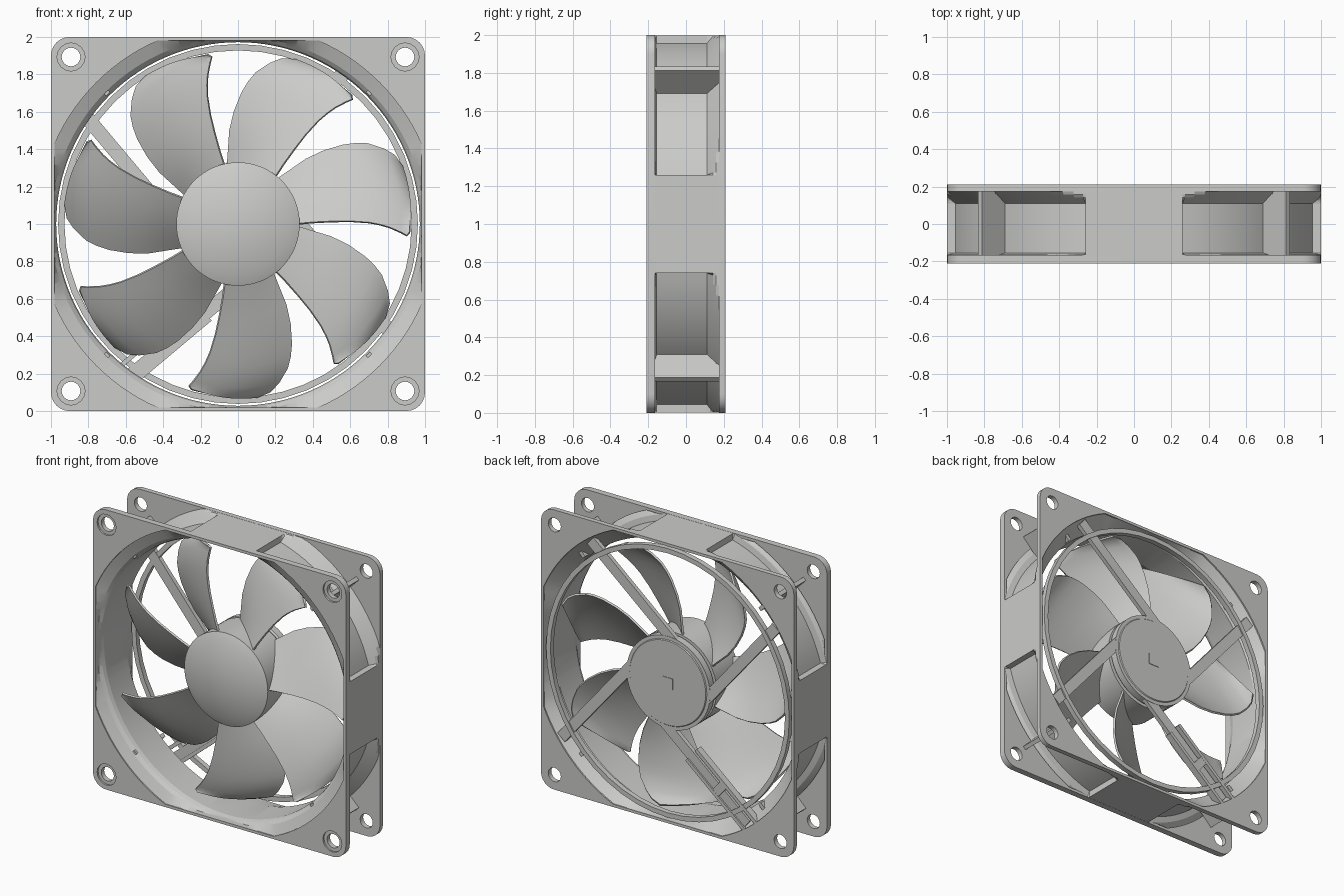
import bpy, bmesh, math
from mathutils import Vector

if "Cube" in bpy.data.objects:
    bpy.data.objects.remove(bpy.data.objects["Cube"])

grey = bpy.data.materials.new("grey_plastic")
grey.diffuse_color = (0.6, 0.6, 0.59, 1)
grey.use_nodes = True
grey.node_tree.nodes["Principled BSDF"].inputs["Base Color"].default_value = grey.diffuse_color


def finish(name, bm, sharp=0.55):
    """Weld, mark sharp edges, smooth the rest and link the object."""
    bmesh.ops.remove_doubles(bm, verts=bm.verts, dist=1e-5)
    bmesh.ops.recalc_face_normals(bm, faces=bm.faces)
    for f in bm.faces:
        f.smooth = True
    for e in bm.edges:
        e.smooth = len(e.link_faces) == 2 and e.calc_face_angle(0) < sharp
    me = bpy.data.meshes.new(name)
    bm.to_mesh(me)
    bm.free()
    me.materials.append(grey)
    ob = bpy.data.objects.new(name, me)
    bpy.context.collection.objects.link(ob)
    return ob


def polar(r, a, y=0.0, half=None):
    """Point around the fan axis, optionally clipped to a square."""
    if half:
        r = min(r, half / max(abs(math.cos(a)), abs(math.sin(a))))
    return Vector((r * math.cos(a), y, 1 + r * math.sin(a)))


def loft(name, rings, closed=True, sharp=0.55):
    """Skin a series of point rings, optionally joining last to first."""
    bm = bmesh.new()
    vs = [[bm.verts.new(p) for p in ring] for ring in rings]
    n, seg = len(vs), len(vs[0])
    for k in range(n if closed else n - 1):
        a, b = vs[k], vs[(k + 1) % n]
        for i in range(seg):
            j = (i + 1) % seg
            bm.faces.new((a[i], a[j], b[j], b[i]))
    return finish(name, bm, sharp)


def lathe(name, profile, seg=64, closed=True):
    """Revolve (radius, y) points around the fan axis."""
    return loft(name, [[polar(r, 2 * math.pi * i / seg, y) for i in range(seg)]
                       for r, y in profile], closed)


def plate(name, loops, y0, y1):
    """Flat plate with holes: first loop is the outline, others are holes."""
    bm = bmesh.new()
    edges = []
    for loop in loops:
        vs = [bm.verts.new((x, y0, z)) for x, z in loop]
        edges += [bm.edges.new((vs[i - 1], vs[i])) for i in range(len(vs))]
    bmesh.ops.triangle_fill(bm, use_beauty=True, edges=edges, normal=(0, 1, 0))
    res = bmesh.ops.extrude_face_region(bm, geom=bm.faces[:])
    bmesh.ops.translate(bm, vec=(0, y1 - y0, 0),
                        verts=[g for g in res["geom"] if isinstance(g, bmesh.types.BMVert)])
    return finish(name, bm)


def bar(name, angle, x0, x1, z0, z1, y0, y1):
    """Straight bar lying along a direction, offset sideways from the axis."""
    c, s = math.cos(math.radians(angle)), math.sin(math.radians(angle))
    pts = [(x0, z0), (x1, z0), (x1, z1), (x0, z1)]
    return plate(name, [[(x * c - z * s, 1 + x * s + z * c) for x, z in pts]], y0, y1)


def screw_holes(r):
    return [[(sx * 0.893 + r * math.cos(2 * math.pi * i / 16),
              1 + sz * 0.893 + r * math.sin(2 * math.pi * i / 16)) for i in range(16)]
            for sx, sz in CORNERS]


CORNERS = [(1, 1), (-1, 1), (-1, -1), (1, -1)]

# Angles round the frame, with extra ones at the ends of the flat side walls
WALL_IN, WALL_OUT = 14.57, 15.23
quarter = [0, 3, 6, 9, 12, WALL_IN, WALL_OUT, 18, 21, 23.66] + [27 + 3 * i for i in range(7)]
quarter += [90 - a for a in reversed(quarter[1:-1])]
quarter = sorted(set(round(a, 4) for a in quarter))
angles = [math.radians(q + 90 * k) for k in range(4) for q in quarter]

# Square flanges with rounded corners, duct opening and screw holes
outline = []
for k, (sx, sz) in enumerate(CORNERS):
    for i in range(7):
        a = math.radians(90 * k + 15 * i)
        outline.append((sx * 0.9 + 0.1 * math.cos(a), 1 + sz * 0.9 + 0.1 * math.sin(a)))
opening = [(p.x, p.z) for p in (polar(1.07, a, 0, 0.98) for a in angles)]
plate("front_flange_face", [outline, opening] + screw_holes(0.075), -0.21, -0.198)
plate("front_flange", [outline, opening] + screw_holes(0.05), -0.198, -0.165)
plate("back_flange", [outline, opening] + screw_holes(0.05), 0.175, 0.21)

# Thin diagonal ribs between the flanges at the corners
for k in range(4):
    bar(f"corner_rib_{k}", 45 + 90 * k, 0.982, 1.165, -0.014, 0.014, -0.167, 0.16)
    bar(f"corner_rib_back_{k}", 45 + 90 * k, 1.06, 1.165, -0.014, 0.014, 0.16, 0.177)


def duct_ring(r, y, half, walls):
    """Frame ring; with walls on, the four middle stretches reach the square."""
    pts = []
    for a in angles:
        off = abs((math.degrees(a) + 45) % 90 - 45)
        rr = 2 if walls and off < WALL_IN + 0.1 else r
        pts.append(polar(rr, a, y, half))
    return pts


# Duct: round tube with flat side walls, flared at the mouths
outer = [(1.04, -0.172), (1.03, -0.164), (0.99, -0.155), (0.99, 0.11), (1.01, 0.126),
         (1.03, 0.142), (1.05, 0.158), (1.077, 0.18), (1.077, 0.2)]
inner = [(1.073, 0.203), (0.972, 0.11), (0.972, -0.125), (0.98, -0.15), (1.0, -0.17),
         (1.073, -0.203)]
loft("duct_wall", [duct_ring(r, y, 0.999, True) for r, y in outer] +
     [duct_ring(r, y, 0.981, False) for r, y in inner], sharp=0.2)

# Thin guard ring at the back
lathe("guard_ring", [(0.962, 0.17), (0.962, 0.207), (0.928, 0.207), (0.928, 0.17)], seg=48)

# Motor base with a rim step and small centre square
lathe("motor_base", [(0, 0.14), (0.32, 0.14), (0.33, 0.15), (0.33, 0.2), (0.305, 0.2),
                     (0.3, 0.206), (0, 0.206)], closed=False)
bar("centre_square", 0, -0.04, 0.04, -0.04, 0.04, 0.2, 0.21)

# Four struts tangent to the motor base
for k in range(4):
    bar(f"strut_{k}", 40 + 90 * k, 0.0, 1.02, 0.215, 0.29, 0.168, 0.198)

# Cable channel rails and tie on the lower strut
for k, z in enumerate((0.165, 0.28)):
    bar(f"cable_rail_{k}", 220, 0.44, 1.12, z, z + 0.025, 0.16, 0.209)
bar("cable_tie", 220, 0.7, 0.76, 0.17, 0.3, 0.17, 0.208)

# Rotor hub with a shallow domed cap
lathe("rotor_hub", [(0, -0.2), (0.07, -0.197), (0.14, -0.189), (0.21, -0.175), (0.27, -0.158),
                    (0.31, -0.144), (0.33, -0.135), (0.33, 0.125), (0, 0.125)], closed=False)

# Seven swept blades: radius, start angle, end angle
rows = [(0.31, -1, 48), (0.4, 0.5, 45), (0.5, 1, 43), (0.6, 1, 40), (0.7, 0.3, 36.5),
        (0.76, -0.6, 34), (0.81, -1.6, 31.5), (0.87, -3.2, 27), (0.905, -4.2, 23.5),
        (0.922, -3, 19)]
COLS = 12
bm = bmesh.new()
for b in range(7):
    grid = []
    for r, a0, a1 in rows:
        f = (r - 0.31) / 0.61
        line = []
        for i in range(COLS + 1):
            t = i / COLS
            y = (-0.11 + 0.01 * f) * (1 - t) + (0.115 + 0.035 * f) * t - 0.012 * math.sin(math.pi * t)
            line.append(bm.verts.new(polar(r, math.radians(a0 + (a1 - a0) * t + b * 360 / 7), y)))
        grid.append(line)
    for p, q in zip(grid, grid[1:]):
        for i in range(COLS):
            bm.faces.new((p[i], p[i + 1], q[i + 1], q[i]))
bm.normal_update()
bmesh.ops.solidify(bm, geom=bm.faces[:], thickness=0.014)
finish("fan_blades", bm)
